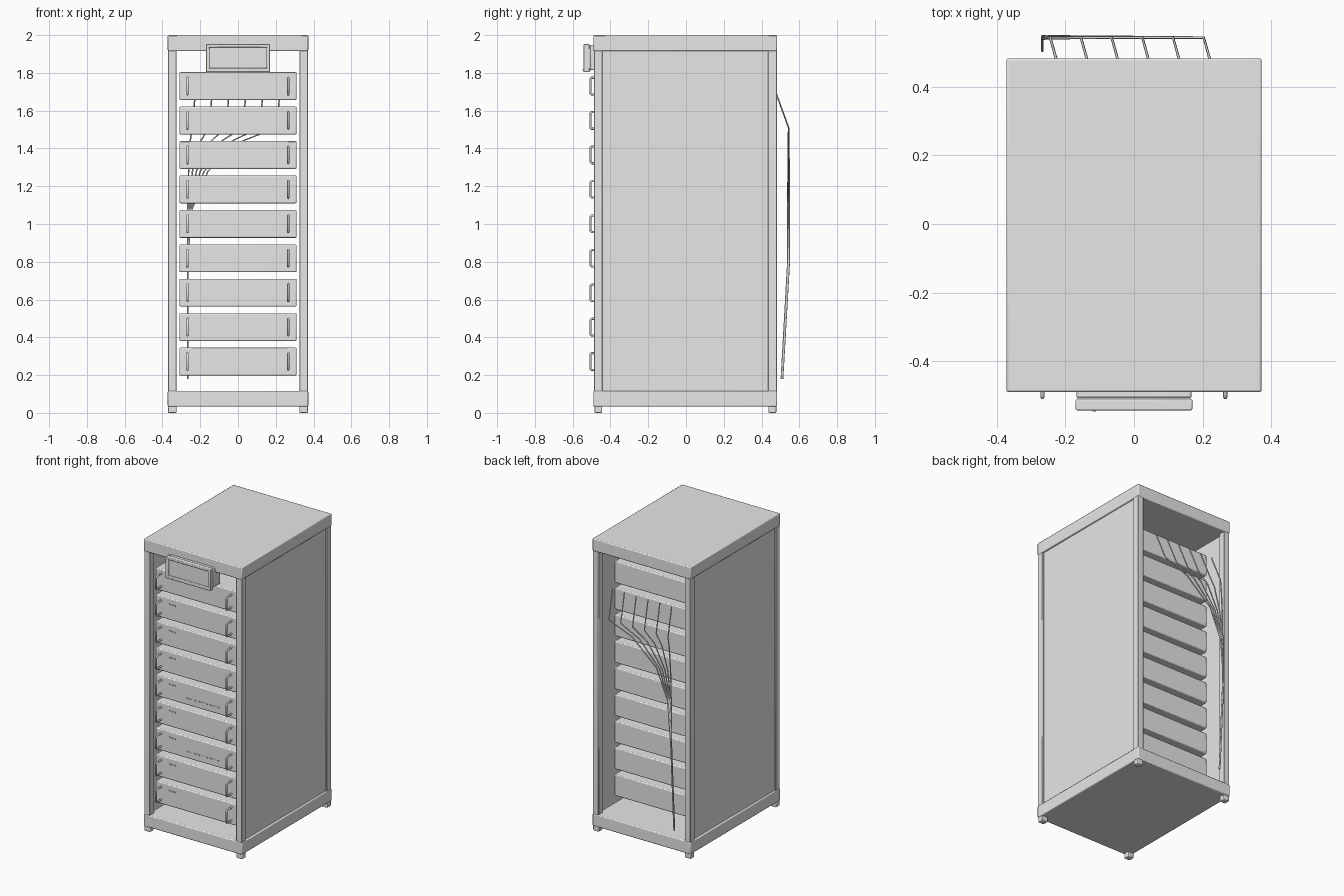
import bpy

if "Cube" in bpy.data.objects:
    bpy.data.objects.remove(bpy.data.objects["Cube"])

grey = bpy.data.materials.new("light_grey")
grey.diffuse_color = (0.8, 0.8, 0.8, 1)
grey.use_nodes = True
grey.node_tree.nodes["Principled BSDF"].inputs["Base Color"].default_value = grey.diffuse_color


def box(name, x0, x1, y0, y1, z0, z1, bevel=0.0, segments=2):
    """Box from its extents, with optional rounded edges."""
    bpy.ops.mesh.primitive_cube_add(
        size=1, location=((x0 + x1) / 2, (y0 + y1) / 2, (z0 + z1) / 2))
    ob = bpy.context.object
    ob.name = name
    ob.scale = (x1 - x0, y1 - y0, z1 - z0)
    bpy.ops.object.transform_apply(location=False, rotation=False, scale=True)
    ob.data.materials.append(grey)
    if bevel:
        mod = ob.modifiers.new("rounded_edges", "BEVEL")
        mod.width = bevel
        mod.segments = segments
    return ob


def tube(name, points, radius, resolution=2):
    """Round wire through straight segments."""
    curve = bpy.data.curves.new(name, "CURVE")
    curve.dimensions = "3D"
    curve.bevel_depth = radius
    curve.bevel_resolution = resolution
    curve.use_fill_caps = True
    spline = curve.splines.new("POLY")
    spline.points.add(len(points) - 1)
    for p, co in zip(spline.points, points):
        p.co = (*co, 1)
    curve.materials.append(grey)
    ob = bpy.data.objects.new(name, curve)
    bpy.context.collection.objects.link(ob)
    return ob


W, YF, YB = 0.372, -0.49, 0.483      # half width, front and back of the cabinet

# Cabinet: top cap, base, posts, feet and side panels
box("top_cap", -W, W, YF, YB, 1.915, 2.0, 0.006)
box("base", -W, W, YF, YB, 0.033, 0.117, 0.006)
for sx in (-1, 1):
    a, b = sorted((sx * 0.326, sx * 0.37))
    for y0, y1 in ((YF + 0.002, -0.442), (0.434, YB - 0.002)):
        box("post", a, b, y0, y1, 0.11, 1.92, 0.003, 1)
        box("foot", a, b, y0 + 0.003, y1 - 0.003, 0.0, 0.036, 0.004)
    a, b = sorted((sx * 0.345, sx * 0.36))
    box("side_panel", a, b, -0.446, 0.438, 0.11, 1.92)

# Stack of rack units with handles, lamps and slots
FACE = -0.45
for i in range(9):
    z = 0.198 + 0.1823 * i
    box("rack_unit", -0.31, 0.31, FACE, 0.333, z, z + 0.147, 0.006)
    for x in (-0.267, 0.266):
        lo, hi = z + 0.03, z + 0.118
        tube("handle", [(x, FACE + 0.003, lo), (x, -0.499, lo),
                        (x, -0.505, lo + 0.006), (x, -0.505, hi - 0.006),
                        (x, -0.499, hi), (x, FACE + 0.003, hi)], 0.006)
    for k in range(3):
        x = -0.202 + 0.02 * k
        box("status_lamp", x - 0.004, x + 0.004, FACE - 0.004, FACE + 0.002,
            z + 0.103, z + 0.111)
    if i in (2, 4):
        for k in range(9):
            x = -0.07 + 0.029 * k
            box("slot", x - 0.009, x + 0.009, FACE - 0.003, FACE + 0.002,
                z + 0.042, z + 0.049)

# Display: rear housing, bezel frame around a sunken screen, and a button
box("display_housing", -0.168, 0.168, -0.507, -0.43, 1.815, 1.948, 0.006)
box("display_back", -0.165, 0.165, -0.533, -0.505, 1.81, 1.947)
for sx in (-1, 1):
    a, b = sorted((sx * 0.15, sx * 0.17))
    box("bezel_side", a, b, -0.543, -0.51, 1.805, 1.952, 0.004)
box("bezel_top", -0.168, 0.168, -0.543, -0.51, 1.935, 1.952, 0.004)
box("bezel_bottom", -0.168, 0.168, -0.543, -0.51, 1.805, 1.826, 0.004)
box("display_button", -0.121, -0.111, -0.547, -0.54, 1.812, 1.819)

# Cables leave the back, droop and gather into one bundle
BUNDLE = -0.267
for k in range(6):
    start = -0.226 + 0.0895 * k
    knee = start - 0.018
    off = 0.0025 * (k - 2.5)
    pts = [(start, 0.478, 1.69)]
    for z, f in ((1.51, 1), (1.44, 0.62), (1.28, 0.23), (1.08, 0.05), (0.8, 0)):
        pts.append((BUNDLE + f * (knee - BUNDLE), 0.543 + off * (1 - f) * 0.6, z))
    pts.append((BUNDLE, 0.508 + off * 0.5, 0.18))
    tube("cable", pts, 0.004, 1)

# Smooth the rounded edges while keeping flat faces crisp
bpy.ops.object.select_all(action="DESELECT")
for ob in bpy.context.scene.objects:
    if ob.type == "MESH" and ob.modifiers:
        ob.select_set(True)
        bpy.context.view_layer.objects.active = ob
bpy.ops.object.shade_smooth_by_angle()
